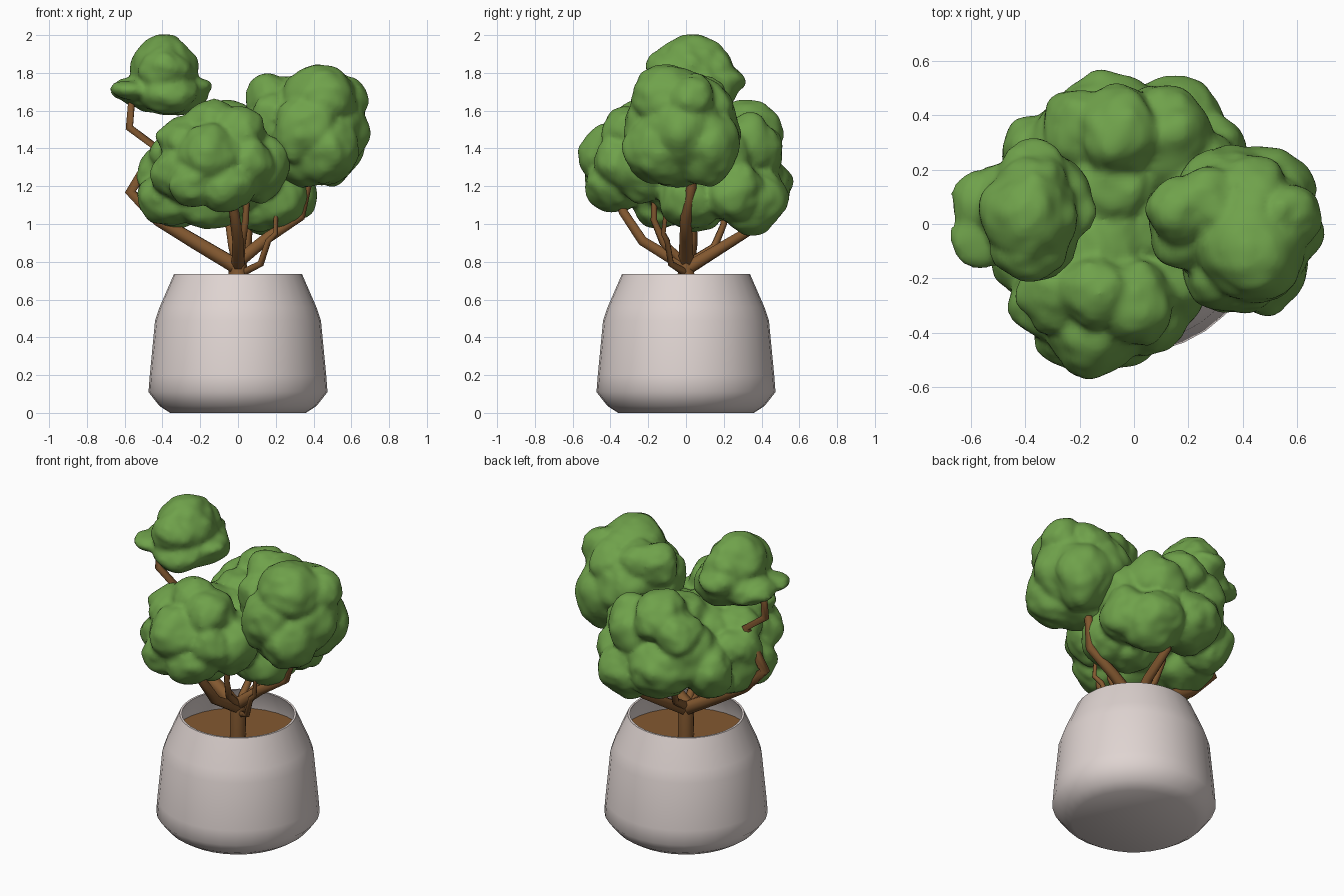
import bpy, bmesh, math
from mathutils import Vector, noise


def material(name, rgb):
    m = bpy.data.materials.new(name)
    m.diffuse_color = (*rgb, 1)
    return m


CERAMIC = material("pale ceramic", (0.74, 0.66, 0.64))
BROWN = material("brown bark and soil", (0.23, 0.10, 0.03))
GREEN = material("leaf green", (0.16, 0.36, 0.07))


def add_mesh(name, bm, mat):
    bmesh.ops.recalc_face_normals(bm, faces=bm.faces)
    me = bpy.data.meshes.new(name)
    bm.to_mesh(me)
    bm.free()
    me.materials.append(mat)
    ob = bpy.data.objects.new(name, me)
    bpy.context.collection.objects.link(ob)
    me.shade_smooth()
    return ob


def lathe(name, profile, mat, sides=32, angle=62):
    bm = bmesh.new()
    vs = [bm.verts.new((r, 0, z)) for r, z in profile]
    es = [bm.edges.new(p) for p in zip(vs, vs[1:])]
    bmesh.ops.spin(bm, geom=vs + es, axis=(0, 0, 1), cent=(0, 0, 0),
                   angle=2 * math.pi, steps=sides)
    bmesh.ops.remove_doubles(bm, verts=bm.verts, dist=0.0005)
    ob = add_mesh(name, bm, mat)
    bpy.ops.object.select_all(action='DESELECT')
    ob.select_set(True)
    bpy.context.view_layer.objects.active = ob
    bpy.ops.object.shade_smooth_by_angle(angle=math.radians(angle))


def branch(name, points):
    # each point is x, y, z, radius
    cu = bpy.data.curves.new(name, 'CURVE')
    cu.dimensions = '3D'
    cu.bevel_depth = 1
    cu.bevel_resolution = 1
    cu.use_fill_caps = True
    sp = cu.splines.new('POLY')
    sp.points.add(len(points) - 1)
    for p, (x, y, z, r) in zip(sp.points, points):
        p.co = (x, y, z, 1)
        p.radius = r
    cu.materials.append(BROWN)
    bpy.context.collection.objects.link(bpy.data.objects.new(name, cu))


def foliage(name, lumps):
    # each lump is x, y, z, horizontal radius, vertical radius
    bm = bmesh.new()
    for x, y, z, r, h in lumps:
        c = Vector((x, y, z))
        new = bmesh.ops.create_icosphere(bm, subdivisions=4, radius=1)["verts"]
        for v in new:
            d = v.co.copy()
            q = d * 1.1 + c * 7
            k = 0.94 + 0.16 * noise.noise(q) + 0.14 * abs(noise.noise(q * 1.7))
            v.co = c + Vector((d.x * r, d.y * r, d.z * h)) * k
    ob = add_mesh(name, bm, GREEN)
    rm = ob.modifiers.new("merge lumps", 'REMESH')
    rm.mode = 'VOXEL'
    rm.voxel_size = 0.016
    rm.use_smooth_shade = True
    sm = ob.modifiers.new("soften creases", 'SMOOTH')
    sm.factor = 0.5
    sm.iterations = 3


# pot with a hollow rim, and the soil inside it
lathe("pot", [(0, 0), (0.36, 0), (0.416, 0.037), (0.474, 0.11), (0.467, 0.2),
              (0.439, 0.49), (0.415, 0.56), (0.339, 0.735), (0.326, 0.735),
              (0.397, 0.57), (0.395, 0.54)], CERAMIC)
lathe("soil", [(0, 0.59), (0.39, 0.59)], BROWN)

# trunk and branches
branch("trunk", [(0, 0, 0.57, .05), (0, 0, 0.72, .052), (0, 0, 0.8, .045)])
branch("left_branch", [(0, 0, .77, .045), (-.22, .02, .9, .042), (-.42, .02, 1.02, .037),
                       (-.57, .02, 1.17, .033), (-.5, .02, 1.28, .03), (-.44, .02, 1.41, .026),
                       (-.575, .02, 1.51, .024), (-.565, .02, 1.63, .021), (-.48, .04, 1.75, .016)])
branch("right_branch", [(0, 0, .8, .04), (.16, 0, .93, .034), (.33, 0, 1.04, .03),
                        (.365, .03, 1.2, .027), (.43, .02, 1.4, .02)])
branch("front_branch", [(0, 0, .77, .035), (0, -.23, .91, .03), (-.02, -.33, 1.06, .027),
                        (-.06, -.38, 1.2, .022)])
branch("back_branch", [(0, 0, .76, .038), (.04, .18, .87, .032), (.05, .36, .98, .028),
                       (.08, .4, 1.15, .022)])
branch("left_back_branch", [(0, 0, .78, .03), (-.03, .15, .88, .022), (-.05, .2, 1.0, .018),
                            (-.06, .2, 1.15, .016)])
branch("front_twig", [(.02, 0, .74, .02), (.12, -.08, .79, .018), (.16, -.1, .91, .016),
                      (.2, -.12, .95, .014), (.2, -.1, 1.12, .012)])
branch("inner_twig", [(0, 0, .78, .03), (.02, -.12, .9, .022), (.04, -.17, 1.02, .018),
                      (.05, -.17, 1.2, .015)])

# foliage clusters
foliage("top_left_foliage", [
    (-.39, .03, 1.84, .185, .165), (-.39, -.07, 1.81, .15, .13), (-.38, .12, 1.82, .14, .12),
    (-.44, .06, 1.70, .18, .11), (-.34, .08, 1.69, .19, .12), (-.37, -.06, 1.69, .16, .11),
    (-.56, .08, 1.71, .12, .06), (-.56, -.05, 1.71, .12, .05), (-.25, .05, 1.72, .11, .06),
    (-.38, .19, 1.76, .13, .08)])
foliage("right_foliage", [
    (.43, -.02, 1.50, .25, .29), (.43, -.08, 1.66, .21, .20), (.47, .10, 1.42, .20, .21),
    (.46, -.14, 1.40, .19, .20), (.36, .10, 1.52, .20, .20), (.17, .05, 1.66, .135, .14),
    (.20, -.02, 1.54, .16, .17), (.36, -.17, 1.50, .18, .20), (.55, .02, 1.65, .14, .15),
    (.28, .08, 1.66, .14, .14), (.43, .1, 1.62, .16, .16), (.36, -.05, 1.33, .18, .14)])
foliage("main_foliage", [
    # front lumps
    (-.14, -.37, 1.36, .19, .19), (-.01, -.28, 1.47, .17, .16), (-.14, -.25, 1.54, .14, .12),
    (.10, -.22, 1.30, .17, .19), (-.30, -.28, 1.27, .16, .16), (-.06, -.37, 1.21, .17, .15),
    (-.27, -.25, 1.43, .16, .14), (-.24, -.40, 1.21, .14, .12), (.05, -.35, 1.33, .14, .14),
    # core and left lumps
    (-.05, 0, 1.27, .27, .24), (-.32, .05, 1.18, .20, .20), (-.36, -.1, 1.14, .17, .16),
    (-.38, .05, 1.28, .16, .14), (.2, .02, 1.14, .17, .17), (-.15, -.12, 1.10, .18, .13),
    (.1, .05, 1.08, .16, .13), (-.33, .25, 1.2, .16, .18), (-.18, .05, 1.36, .18, .14),
    (.08, 0, 1.38, .17, .14), (-.12, -.1, 1.43, .17, .13), (-.32, -.05, 1.36, .15, .13),
    # back lumps
    (-.08, .37, 1.20, .20, .20), (.14, .34, 1.14, .20, .19), (.26, .26, 1.18, .16, .18),
    (-.22, .29, 1.28, .18, .20), (-.05, .33, 1.49, .18, .16), (.11, .32, 1.40, .19, .19),
    (-.08, .15, 1.42, .17, .16), (-.2, .35, 1.42, .15, .14), (.22, .18, 1.34, .18, .19)])
